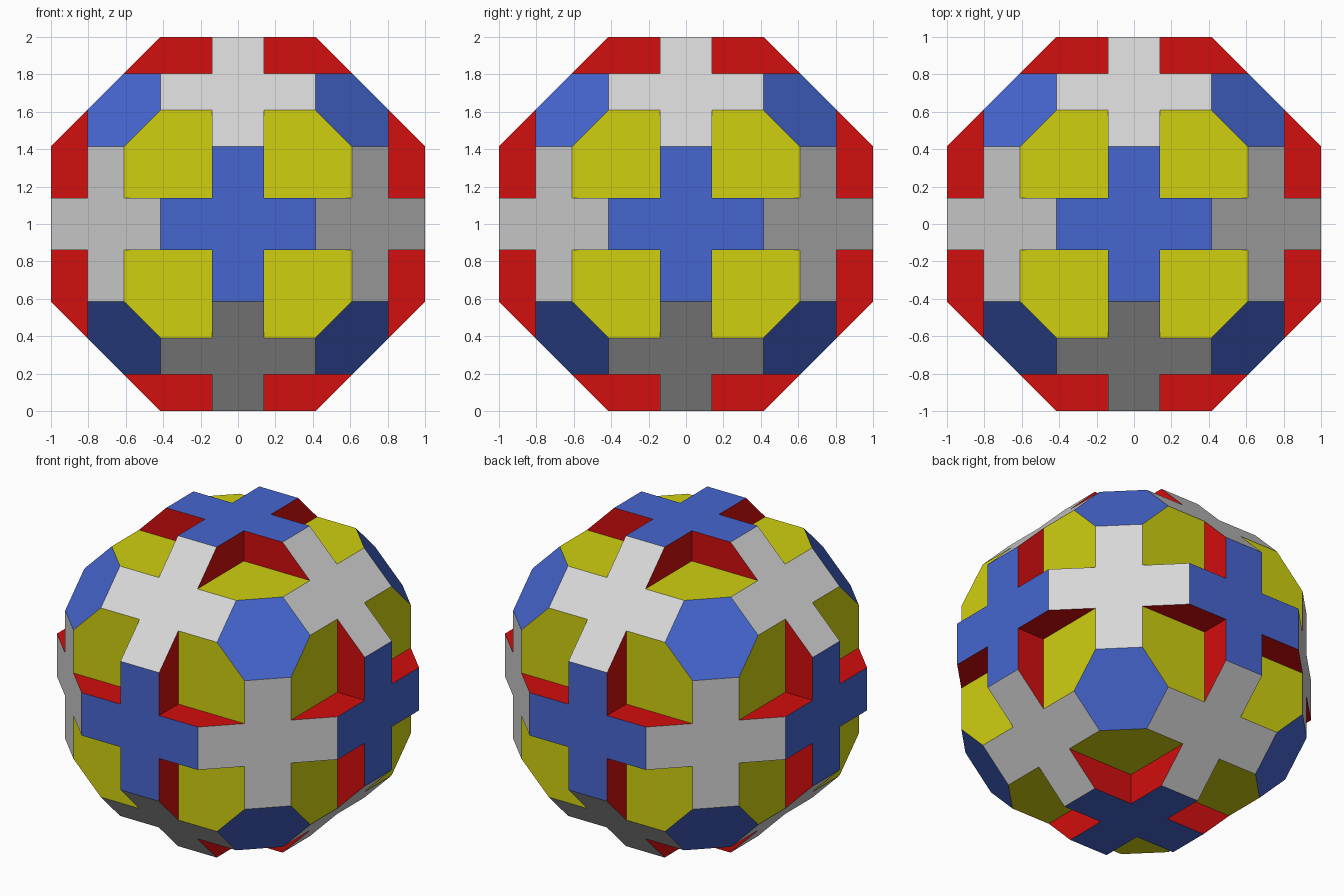
import bpy, bmesh
from itertools import permutations, product
from mathutils import Vector

if "Cube" in bpy.data.objects:
    bpy.data.objects.remove(bpy.data.objects["Cube"])

# Key distances from the centre
L = 2 ** 0.5 - 1          # cross arm half length
W = L / 3                 # cross arm half width
H = 0.5 ** 0.5            # middle of a bevel cross along each axis
P, Q = H + W * H, H - W * H   # outer and inner shoulder of a bevel cross


def material(name, colour):
    m = bpy.data.materials.new(name)
    m.diffuse_color = (*colour, 1)
    m.use_nodes = True
    m.node_tree.nodes["Principled BSDF"].inputs["Base Color"].default_value = m.diffuse_color
    return m


materials = [material("blue", (0.061, 0.133, 0.631)),
             material("light grey", (0.68, 0.68, 0.68)),
             material("yellow", (0.63, 0.63, 0.0056)),
             material("red", (0.645, 0.0044, 0.0044))]
BLUE, GREY, YELLOW, RED = range(4)

# Flat cross outline
cross = [(L, -W), (L, W), (W, W), (W, L), (-W, L), (-W, W),
         (-L, W), (-L, -W), (-W, -W), (-W, -L), (W, -L), (W, -W)]

# One sample of each face; symmetry makes the rest
samples = [
    # cross on a main side
    (BLUE, [(1, u, v) for u, v in cross]),
    # cross on a bevelled edge
    (GREY, [(H + u * H, H - u * H, v) for u, v in cross]),
    # hexagon on a corner
    (BLUE, [(P, Q, L), (Q, P, L), (L, P, Q), (L, Q, P), (Q, L, P), (P, L, Q)]),
    # notch floor
    (YELLOW, [(P, W, W), (P, Q, W), (P, Q, L), (P, L, Q), (P, W, Q)]),
    # notch wall
    (RED, [(P, W, W), (1, W, W), (1, W, L), (P, W, Q)]),
]

bm = bmesh.new()
verts, seen = {}, set()


def vertex(co):
    key = tuple(round(c * 1e4) for c in co)
    if key not in verts:
        verts[key] = bm.verts.new(Vector(co) + Vector((0, 0, 1)))
    return verts[key]


# Repeat every sample over all axis swaps and mirrorings
for colour, points in samples:
    for order in permutations(range(3)):
        for sign in product((1, -1), repeat=3):
            ring = [vertex([s * p[i] for s, i in zip(sign, order)]) for p in points]
            if frozenset(ring) not in seen:
                seen.add(frozenset(ring))
                bm.faces.new(ring).material_index = colour

bmesh.ops.recalc_face_normals(bm, faces=bm.faces[:])
mesh = bpy.data.meshes.new("notched_polyhedron")
bm.to_mesh(mesh)
bm.free()
for m in materials:
    mesh.materials.append(m)
body = bpy.data.objects.new("notched_polyhedron", mesh)
bpy.context.collection.objects.link(body)
